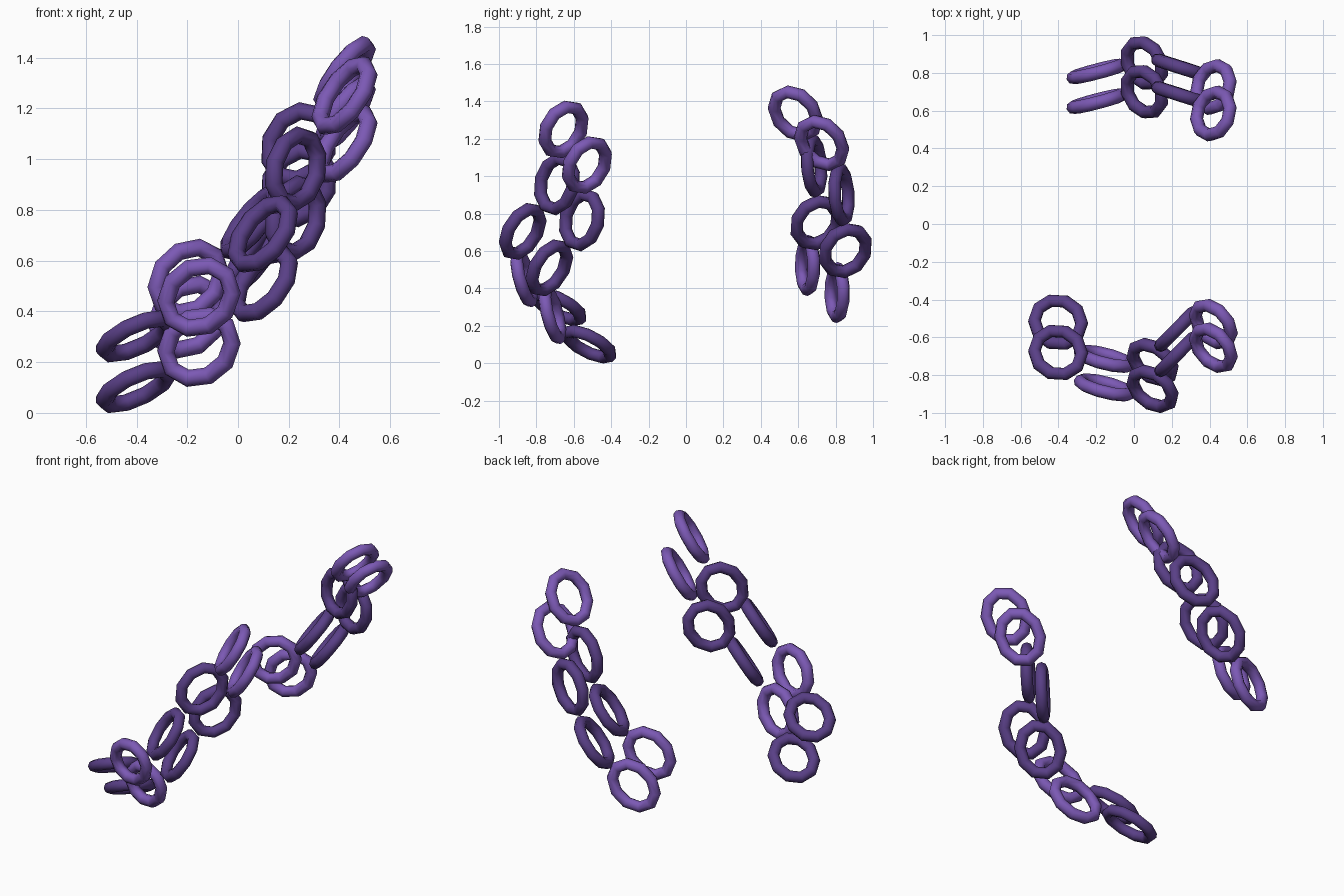
import bpy, bmesh, math
from mathutils import Vector

if "Cube" in bpy.data.objects:
    bpy.data.objects.remove(bpy.data.objects["Cube"])

LONG, SHORT, TUBE = 0.144, 0.117, 0.035   # oval link radii and tube radius
SEG, SIDES = 10, 8


def material(name, rgb):
    m = bpy.data.materials.new(name)
    m.diffuse_color = (*rgb, 1)
    m.use_nodes = True
    m.node_tree.nodes["Principled BSDF"].inputs["Base Color"].default_value = m.diffuse_color
    return m


light = material("light_purple", (0.20, 0.10, 0.46))
dark = material("dark_purple", (0.10, 0.05, 0.24))


def link(name, centre, along, normal, mat):
    """One oval chain link lying in the plane given by its normal."""
    n = Vector(normal).normalized()
    t = Vector(along)
    t = (t - n * t.dot(n)).normalized()
    s = n.cross(t)
    bm = bmesh.new()
    rings = []
    for i in range(SEG):
        a = 2 * math.pi * i / SEG
        out = (t * math.cos(a) / LONG + s * math.sin(a) / SHORT).normalized()
        mid = Vector(centre) + t * LONG * math.cos(a) + s * SHORT * math.sin(a)
        rings.append([bm.verts.new(mid + TUBE * (out * math.cos(b) + n * math.sin(b)))
                      for b in (2 * math.pi * j / SIDES for j in range(SIDES))])
    for i in range(SEG):
        p, q = rings[i], rings[(i + 1) % SEG]
        for j in range(SIDES):
            k = (j + 1) % SIDES
            bm.faces.new((p[j], q[j], q[k], p[k])).smooth = True
    bmesh.ops.recalc_face_normals(bm, faces=bm.faces)
    me = bpy.data.meshes.new(name)
    bm.to_mesh(me)
    bm.free()
    me.materials.append(mat)
    bpy.context.collection.objects.link(bpy.data.objects.new(name, me))


def double_chain(name, links, off_top, off_end):
    """A strand from top to bottom, plus its twin shifted by a varying offset."""
    centres = [Vector(l[0]) for l in links]
    last = len(links) - 1
    for i, (c, normal, mat) in enumerate(links):
        along = centres[max(i - 1, 0)] - centres[min(i + 1, last)]
        off = Vector(off_top).lerp(Vector(off_end), i / last)
        link(f"{name}_upper_link_{i + 1}", c, along, normal, mat)
        link(f"{name}_lower_link_{i + 1}", Vector(c) + off, along, normal, mat)


# front pair of strands, five links each
double_chain("front_chain", [
    ((0.42, -0.655, 1.25), (0.70, 0.50, -0.51), light),
    ((0.227, -0.69, 0.96), (0.71, -0.70, 0.0), dark),
    ((0.098, -0.873, 0.705), (0.58, 0.62, -0.53), dark),
    ((-0.154, -0.865, 0.457), (0.20, 0.95, 0.20), light),
    ((-0.402, -0.68, 0.302), (-0.33, 0.36, 0.87), dark),
], (0, 0.125, -0.19), (0, 0.16, -0.20))

# back pair of strands, four links each
double_chain("back_chain", [
    ((0.42, 0.585, 1.335), (0.75, -0.30, -0.59), light),
    ((0.24, 0.685, 1.055), (0.30, 0.95, 0.01), dark),
    ((0.055, 0.70, 0.752), (0.74, 0.30, -0.60), dark),
    ((-0.195, 0.65, 0.523), (-0.26, 0.95, 0.06), light),
], (0, 0.14, -0.158), (0, 0.158, -0.145))
